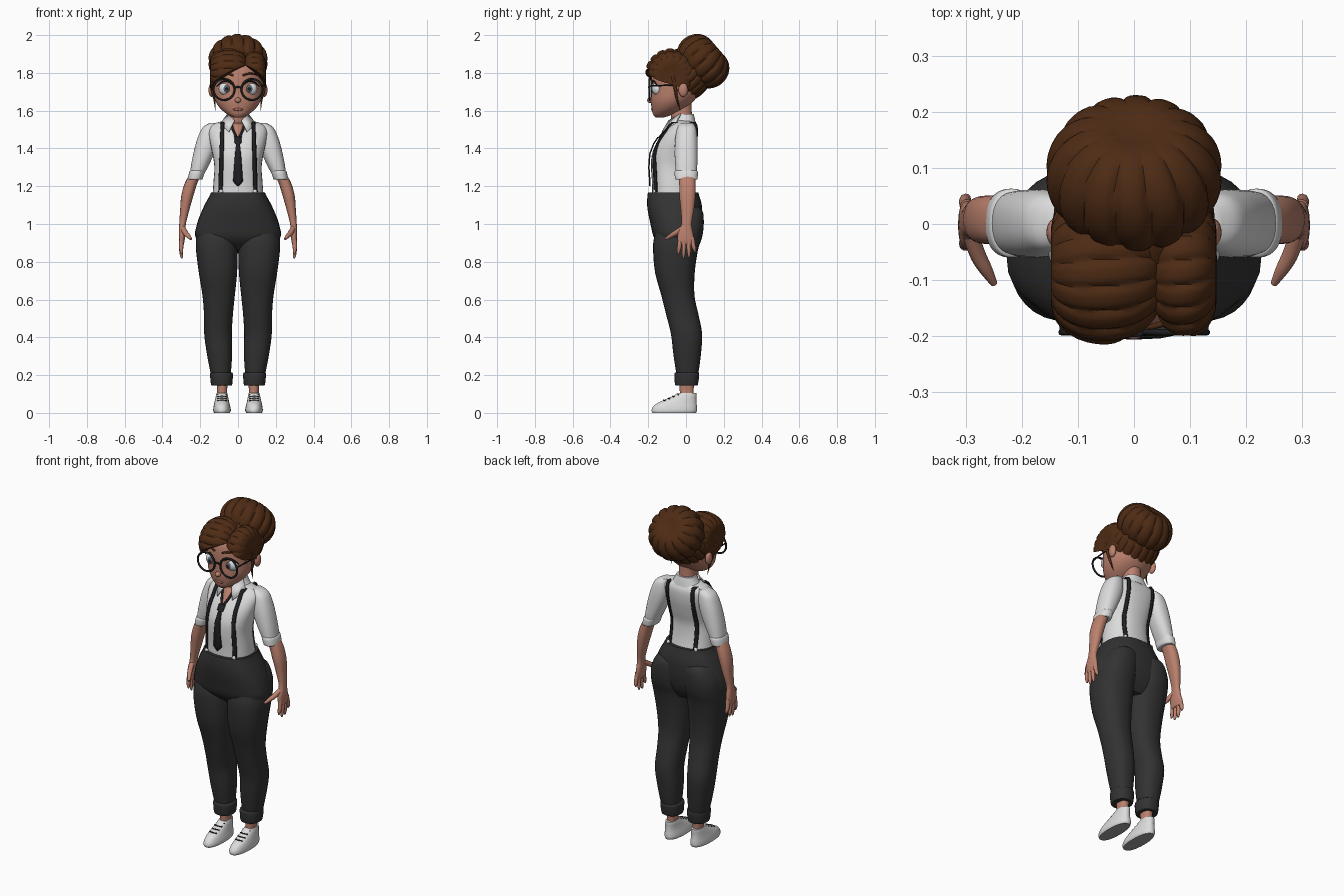
import bpy, bmesh
from math import sin, cos, pi, radians, copysign
from mathutils import Vector, Matrix

cube = bpy.data.objects.get("Cube")
if cube:
    bpy.data.objects.remove(cube)


def material(name, r, g, b):
    m = bpy.data.materials.new(name)
    m.use_nodes = True
    m.diffuse_color = (r, g, b, 1)
    m.node_tree.nodes["Principled BSDF"].inputs["Base Color"].default_value = (r, g, b, 1)
    return m


skin = material("warm skin", .5, .22, .155)
white = material("white cloth", .72, .72, .72)
charcoal = material("charcoal cloth", .032, .032, .033)
black = material("black trim", .014, .014, .016)
brown = material("brown hair", .075, .024, .007)
eye_white = material("eye white", .75, .78, .8)
iris_grey = material("grey iris", .1, .14, .16)
lip = material("lip pink", .4, .13, .1)
grey = material("sole grey", .35, .35, .35)


def finish(name, bm, *mats):
    """Turn a bmesh into a smooth object that keeps its sharp creases."""
    bmesh.ops.recalc_face_normals(bm, faces=bm.faces)
    me = bpy.data.meshes.new(name)
    bm.to_mesh(me)
    bm.free()
    for m in mats:
        me.materials.append(m)
    me.shade_smooth()
    me.set_sharp_from_angle(angle=radians(45))
    ob = bpy.data.objects.new(name, me)
    bpy.context.collection.objects.link(ob)
    return ob


def dense(rings, k=4):
    """Catmull-Rom interpolation of (z, x0, x1, y0, y1) rings."""
    out = []
    for i in range(len(rings) - 1):
        p = [rings[max(0, min(len(rings) - 1, i + j))] for j in (-1, 0, 1, 2)]
        for s in range(k):
            t = s / k
            out.append([b + .5 * t * (c - a + t * (2*a - 5*b + 4*c - d + t * (3*(b - c) + d - a)))
                        for a, b, c, d in zip(*p)])
    return out + [list(rings[-1])]


def bridge(bm, rows):
    n = len(rows[0])
    for a, b in zip(rows, rows[1:]):
        for j in range(n):
            bm.faces.new((a[j], a[(j + 1) % n], b[(j + 1) % n], b[j]))


def loft(name, rings, mat, side=1, n=32, e=2.3):
    """Stack of rounded horizontal sections."""
    bm, rows = bmesh.new(), []
    for z, x0, x1, y0, y1 in dense(rings):
        row = []
        for j in range(n):
            c, s = cos(2*pi*j/n), sin(2*pi*j/n)
            c, s = copysign(abs(c)**(2/e), c), copysign(abs(s)**(2/e), s)
            row.append(bm.verts.new((side*((x0+x1) + (x1-x0)*c)/2, ((y0+y1) + (y1-y0)*s)/2, z)))
        rows.append(row)
    bridge(bm, rows)
    bm.faces.new(rows[0])
    bm.faces.new(rows[-1])
    return finish(name, bm, mat)


def centred(*rows):
    return [(z, -w, w, a, b) for z, w, a, b in rows]


def ribbed(name, centre, radii, axis, ribs, amp, cut=None, power=.75):
    """Gathered hair mass: creased ribs running between two poles."""
    axis = Vector(axis).normalized()
    u = Vector((0, 1, 0)) if axis.x > .9 else Vector((1, 0, 0))
    frame = Matrix((axis, u, axis.cross(u))).transposed()
    bm, rows, n = bmesh.new(), [], ribs * 8
    for i in range(21):
        b = pi * (i / 20 - .5)
        r, row = max(cos(b), 0)**power, []
        for j in range(n):
            a = 2*pi*j/n
            k = r * (1 - amp * (1 - abs(sin(ribs*a/2 + .5*sin(b))))**2)
            p = Vector((sin(b)*radii[0]*(1 - .2*(1 - cos(b))**4), k*radii[1]*cos(a), k*radii[2]*sin(a)))
            row.append(bm.verts.new(Vector(centre) + frame @ p))
        rows.append(row)
    bridge(bm, rows)
    bmesh.ops.remove_doubles(bm, verts=bm.verts, dist=.0004)
    if cut:
        geom = bm.verts[:] + bm.edges[:] + bm.faces[:]
        bmesh.ops.bisect_plane(bm, geom=geom, plane_co=(.04, -.2, 1.85), plane_no=cut, clear_inner=True)
        bmesh.ops.holes_fill(bm, edges=[e for e in bm.edges if e.is_boundary], sides=0)
    return finish(name, bm, brown)


def ball(name, centre, radii, mat):
    bm = bmesh.new()
    bmesh.ops.create_uvsphere(bm, u_segments=24, v_segments=14, radius=1,
                              matrix=Matrix.Translation(centre) @ Matrix.Diagonal((*radii, 1)))
    return finish(name, bm, mat)


def tube(name, points, radii, mat):
    cu = bpy.data.curves.new(name, "CURVE")
    cu.dimensions, cu.bevel_depth, cu.bevel_resolution, cu.use_fill_caps = "3D", 1, 3, True
    sp = cu.splines.new("NURBS")
    sp.points.add(len(points) - 1)
    sp.use_endpoint_u, sp.order_u = True, 3
    for q, p, r in zip(sp.points, points, radii):
        q.co, q.radius = (*p, 1), r
    cu.materials.append(mat)
    ob = bpy.data.objects.new(name, cu)
    bpy.context.collection.objects.link(ob)
    return ob


# Shirt body
torso = centred((1.15, .135, -.18, .05), (1.22, .13, -.18, .035), (1.3, .125, -.185, .03),
                (1.37, .135, -.18, .045), (1.44, .15, -.15, .058), (1.5, .155, -.105, .06),
                (1.53, .13, -.075, .05), (1.55, .06, -.06, .035))
loft("shirt_body", torso, white)
torso_rings = dense(torso, 12)


def surface(x, z, front):
    """Depth of the shirt at a point on its front or back."""
    _, x0, x1, y0, y1 = min(torso_rings, key=lambda r: abs(r[0] - z))
    f = (1 - min(abs(x) / x1, 1)**2.3)**(1/2.3)
    return (y0 + y1)/2 + (y1 - y0)/2 * f * (-1 if front else 1)


def ribbon(name, rows, mat, lift=.005):
    """Thin band laid on the shirt; rows are (x, half width, z, front)."""
    bm, grid = bmesh.new(), []
    for x, w, z, front in rows:
        grid.append([bm.verts.new((x + d*w, surface(x + d*w, z, front) + (-lift if front else lift),
                                   z + (lift if z > 1.5 else 0))) for d in (-1, 0, 1)])
    for a, b in zip(grid, grid[1:]):
        for j in (0, 1):
            bm.faces.new((a[j], a[j+1], b[j+1], b[j]))
    mod = finish(name, bm, mat).modifiers.new("thickness", "SOLIDIFY")
    mod.thickness, mod.offset = .007, 0


heights = [1.17 + .36*i/24 for i in range(25)]
ribbon("open_neckline", [(0, .002 + .4*(z - 1.45), z, True) for z in heights if z > 1.44], skin, .002)
ribbon("tie", [(0, w, z, True) for z, w in ((1.2, .002), (1.225, .026), (1.3, .021), (1.37, .016),
                                            (1.425, .01), (1.43, .018), (1.46, .02))], black, .012)
loft("shirt_collar", centred((1.53, .085, -.06, .052), (1.56, .066, -.055, .046), (1.582, .056, -.05, .04)), white)

# Trouser seat
loft("trouser_seat", centred((.86, .1, -.1, .03), (.92, .219, -.165, .065), (1, .217, -.188, .083),
                             (1.09, .182, -.205, .085), (1.15, .15, -.204, .07), (1.168, .143, -.2, .064)),
     charcoal, e=2.5)

# Head and neck
loft("neck", centred((1.5, .04, -.06, .02), (1.55, .048, -.078, .03), (1.62, .046, -.08, .03), (1.68, .05, -.08, .03)), skin)
loft("head", centred((1.563, .022, -.16, -.12), (1.58, .055, -.174, -.07), (1.61, .092, -.181, -.01),
                     (1.65, .119, -.186, .04), (1.7, .131, -.184, .07), (1.78, .132, -.184, .08),
                     (1.84, .11, -.168, .06), (1.872, .06, -.12, .02)), skin, e=2.1)
ball("nose", (0, -.189, 1.655), (.016, .017, .014), skin)
ball("mouth", (0, -.176, 1.607), (.027, .01, .008), lip)

# Hair: back of the head, two swept front lobes and the bun
ribbed("hair_back", (0, 0, 1.785), (.13, .145, .13), (0, .75, .65), 18, .06)
ribbed("hair_sweep_right", (-.05, -.075, 1.8), (.108, .14, .13), (1, 0, 0), 17, .07, (-.55, .3, 1), .6)
ribbed("hair_sweep_left", (.088, -.075, 1.79), (.065, .13, .127), (1, 0, 0), 17, .07, (.7, .3, 1), .6)
ribbed("hair_bun", (0, .09, 1.862), (.115, .158, .155), (0, .75, .65), 14, .1)

tube("glasses_bridge", [(-.02, -.193, 1.72), (0, -.2, 1.73), (.02, -.193, 1.72)], [.005]*3, black)

for s, tag in ((1, "left"), (-1, "right")):
    # Face details
    ball(tag + "_eye", (s*.064, -.149, 1.716), (.038, .03, .036), eye_white)
    ball(tag + "_iris", (s*.06, -.166, 1.716), (.021, .018, .023), iris_grey)
    ball(tag + "_pupil", (s*.06, -.173, 1.716), (.012, .0135, .013), black)
    tube(tag + "_eyelash", [(s*.025, -.178, 1.725), (s*.045, -.178, 1.758), (s*.085, -.17, 1.758),
                            (s*.112, -.15, 1.73)], [.002, .005, .005, .002], black)
    tube(tag + "_eyebrow", [(s*.025, -.184, 1.785), (s*.065, -.178, 1.808), (s*.11, -.15, 1.785)],
         [.005, .007, .002], brown)
    ball(tag + "_ear", (s*.14, -.015, 1.71), (.016, .025, .037), skin)
    tube(tag + "_loose_lock", [(s*.135, -.07, 1.78), (s*.142, -.055, 1.72), (s*.122, -.05, 1.66),
                               (s*.12, -.03, 1.6)], [.012, .01, .006, .001], brown)

    # Glasses
    rim = [(s*.074 + .056*cos(pi*i/12), -.193, 1.712 + .056*sin(pi*i/12)) for i in range(25)]
    tube(tag + "_glasses_rim", rim, [.0055]*25, black)
    tube(tag + "_glasses_arm", [(s*.128, -.193, 1.73), (s*.138, -.11, 1.735), (s*.142, -.02, 1.735)], [.004]*3, black)

    # Collar flap and tie neckband
    bm = bmesh.new()
    bm.faces.new([bm.verts.new((s*x, y, z)) for x, y, z in
                  ((.056, -.03, 1.585), (.02, -.092, 1.55), (.05, -.128, 1.49), (.095, -.06, 1.532))])
    finish(tag + "_collar_flap", bm, white).modifiers.new("thickness", "SOLIDIFY").thickness = .007
    ribbon(tag + "_tie_band", [(s*.45*(z - 1.44), .006, z, True) for z in heights if z > 1.44], black, .007)

    # Suspender strap with clips
    ribbon(tag + "_suspender", [(s*(.093 - .03*(z - 1.17)), .0095, z, True) for z in heights] +
           [(s*.083, .0095, z, False) for z in reversed(heights)], black, .007)
    for y, end in ((surface(.09, 1.17, True) - .01, "front"), (surface(.083, 1.17, False) + .01, "back")):
        ball(f"{tag}_{end}_clip", (s*.09, y, 1.17), (.011, .009, .014), white)

    # Sleeve, rolled cuff and arm
    loft(tag + "_sleeve", [(1.24, .192, .258, -.05, .055), (1.32, .15, .247, -.058, .06),
                           (1.4, .115, .23, -.06, .062), (1.46, .1, .212, -.056, .06),
                           (1.51, .1, .188, -.045, .052), (1.535, .1, .15, -.025, .035)], white, s)
    loft(tag + "_sleeve_cuff", [(1.235, .195, .258, -.052, .055), (1.24, .187, .265, -.058, .061),
                                (1.275, .176, .258, -.06, .063), (1.283, .18, .25, -.054, .057)], white, s)
    loft(tag + "_arm", [(1.28, .185, .245, -.04, .045), (1.22, .214, .28, -.036, .05),
                        (1.15, .236, .3, -.035, .05), (1.08, .256, .306, -.028, .043),
                        (1, .276, .311, -.024, .03), (.95, .279, .313, -.043, .038),
                        (.91, .283, .313, -.043, .042), (.89, .288, .308, -.033, .036)], skin, s)
    for i, (y, tip, z) in enumerate(((-.03, -.04, .84), (-.009, -.013, .818), (.012, .016, .822), (.032, .047, .85))):
        tube(f"{tag}_finger_{i + 1}", [(s*.298, y, .93), (s*.302, (y + tip)/2, .88), (s*.299, tip, z + .012),
                                       (s*.297, tip, z)], [.012, .012, .009, .004], skin)
    tube(tag + "_thumb", [(s*.292, -.015, .98), (s*.282, -.05, .955), (s*.262, -.085, .935), (s*.249, -.107, .92)],
         [.014, .015, .012, .006], skin)

    # Trouser leg and turned-up cuff
    loft(tag + "_trouser_leg", [(.17, .045, .135, -.04, .055), (.22, .037, .147, -.053, .067),
                                (.32, .031, .166, -.068, .08), (.42, .033, .179, -.08, .085),
                                (.52, .027, .18, -.105, .066), (.62, .017, .188, -.13, .045),
                                (.74, .005, .207, -.163, .046), (.86, .001, .222, -.174, .063),
                                (.93, .001, .222, -.168, .085), (1, .003, .212, -.14, .094),
                                (1.07, .015, .175, -.09, .087), (1.1, .05, .13, -.04, .05)], charcoal, s)
    loft(tag + "_trouser_cuff", [(.145, .04, .135, -.05, .055), (.15, .031, .143, -.058, .063),
                                 (.205, .027, .148, -.062, .07), (.215, .034, .142, -.055, .063)], charcoal, s)

    # Ankle and shoe
    loft(tag + "_ankle", [(.06, .055, .115, -.035, .045), (.11, .058, .11, -.033, .04), (.18, .053, .115, -.035, .045)], skin, s)
    shoe = loft(tag + "_shoe", [(0, .043, .127, -.178, .053), (.012, .038, .131, -.182, .058),
                                (.03, .04, .13, -.176, .058), (.05, .045, .126, -.155, .056),
                                (.072, .05, .121, -.108, .055), (.09, .053, .117, -.068, .056),
                                (.105, .057, .113, -.045, .056)], white, s)
    shoe.data.materials.append(grey)
    for f in shoe.data.polygons:
        if f.normal.z < -.9:
            f.material_index = 1
    for i in range(4):
        y, z = -.128 + .024*i, .069 + .0105*i
        tube(f"{tag}_lace_{i + 1}", [(s*.061, y + .018, z - .006), (s*.085, y, z), (s*.109, y + .018, z - .006)],
             [.004]*3, black)
